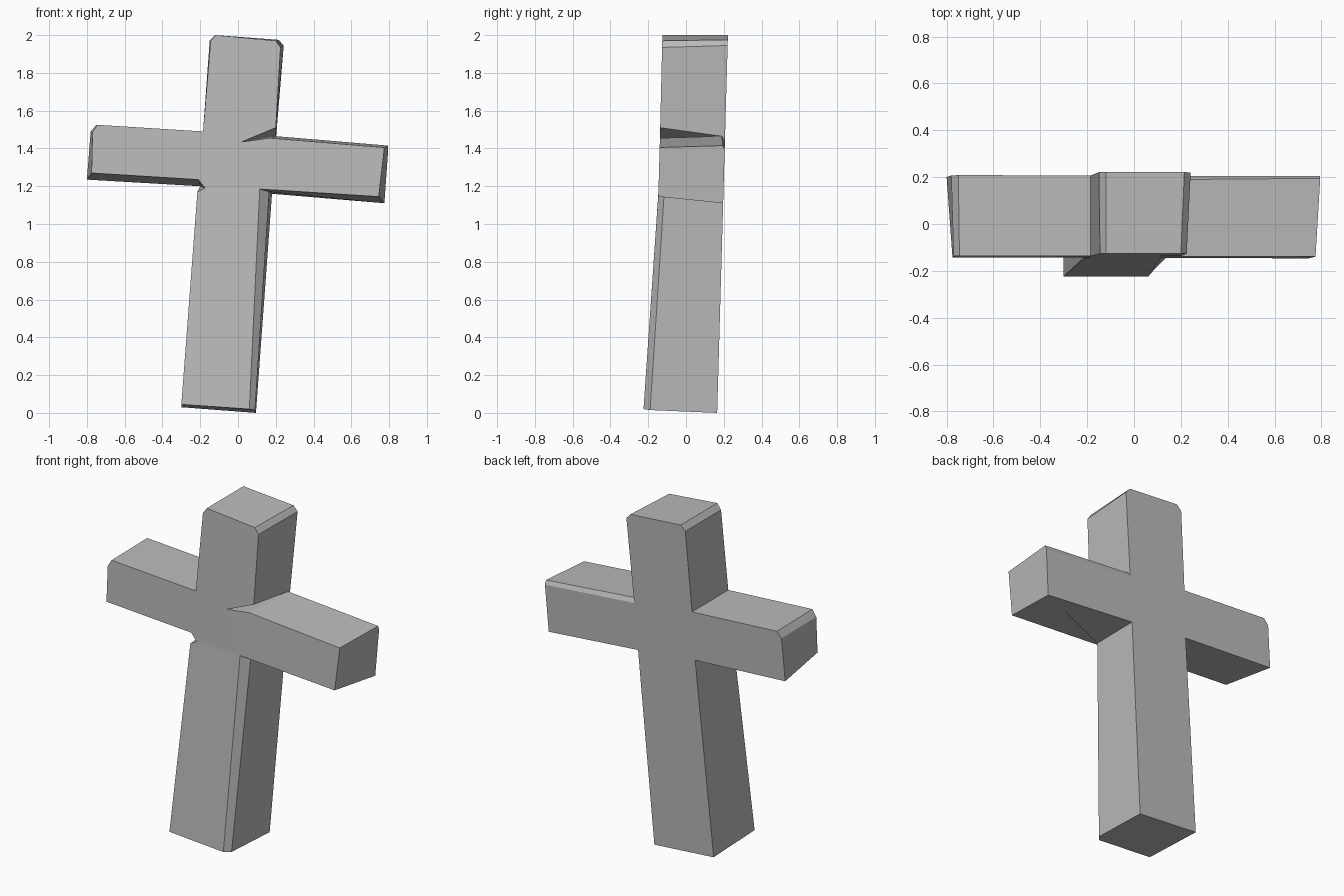
import bpy
import bmesh

default_cube = bpy.data.objects.get("Cube")
if default_cube:
    bpy.data.objects.remove(default_cube, do_unlink=True)

# One plain stone colour
stone = bpy.data.materials.new("stone_grey")
stone.use_nodes = True
colour = (0.5, 0.5, 0.5, 1.0)
stone.diffuse_color = colour
stone.node_tree.nodes["Principled BSDF"].inputs["Base Color"].default_value = colour


def blend(z, low, high):
    """Interpolate between two (height, depth) pairs."""
    factor = (z - low[0]) / (high[0] - low[0])
    return low[1] + factor * (high[1] - low[1])


def front_depth(z):
    if z < 1.17:
        return blend(z, (0.02, -0.225), (1.17, -0.145))
    return blend(z, (1.17, -0.145), (2, -0.125))


def back_depth(z):
    return blend(z, (0, 0.165), (2, 0.222))


# Leaning outline: front corner, back corner (None shares the previous one),
# and an optional middle point that forms a chamfer
outline = [
    # head
    ((-.12, 2), (-.12, 2), None),
    ((.2, 1.97), (.215, 1.975), None),
    ((.225, 1.935), (.242, 1.945), None),
    # chipped corner
    ((.2, 1.51), (.2, 1.44), (.2, .19, 1.465)),
    ((.02, 1.435), None, None),
    ((.17, 1.455), None, None),
    # left arm
    ((.775, 1.405), (.795, 1.39), (.795, .195, 1.415)),
    ((.745, 1.145), (.775, 1.11), None),
    # shaft
    ((.115, 1.185), (.18, 1.16), (.165, -.115, 1.17)),
    ((.06, .02), (.095, 0), (.09, -.19, .015)),
    ((-.3, .045), (-.3, .03), None),
    ((-.215, 1.17), (-.2, 1.2), None),
    ((-.175, 1.19), None, None),
    # right arm
    ((-.21, 1.235), None, None),
    ((-.775, 1.27), (-.8, 1.235), None),
    ((-.77, 1.485), (-.78, 1.49), None),
    ((-.745, 1.525), (-.75, 1.525), None),
    ((-.185, 1.49), (-.185, 1.49), None),
    ((-.145, 1.965), (-.15, 1.97), None),
]

bm = bmesh.new()


def add_face(verts):
    """Make a face, dropping repeated corners."""
    verts = list(dict.fromkeys(verts))
    if len(verts) > 2:
        bm.faces.new(verts)


# Front-to-back chain of points at every corner
chains = []
for front, back, middle in outline:
    x, z = front
    chain = [bm.verts.new((x, front_depth(z), z))]
    if back is None:
        chain += chains[-1][1:]
    else:
        if middle:
            chain.append(bm.verts.new(middle))
        x, z = back
        chain.append(bm.verts.new((x, back_depth(z), z)))
    chains.append(chain)

# Side walls and chamfers
for here, after in zip(chains, chains[1:] + chains[:1]):
    if len(here) == len(after):
        for k in range(len(here) - 1):
            add_face([here[k], here[k + 1], after[k + 1], after[k]])
    else:
        add_face(here + after[::-1])

# Front and back, split into head, arms, shaft and crossing
last = len(outline)
regions = [
    [17, 18, *range(5)],
    range(4, 9),
    [17, 4, 8, 12],
    range(8, 13),
    range(12, last - 1),
]
for region in regions:
    add_face([chains[i][0] for i in region])
    add_face([chains[i][-1] for i in region])

bmesh.ops.recalc_face_normals(bm, faces=bm.faces)
mesh = bpy.data.meshes.new("stone_cross")
bm.to_mesh(mesh)
bm.free()
mesh.materials.append(stone)
cross = bpy.data.objects.new("stone_cross", mesh)
bpy.context.collection.objects.link(cross)
